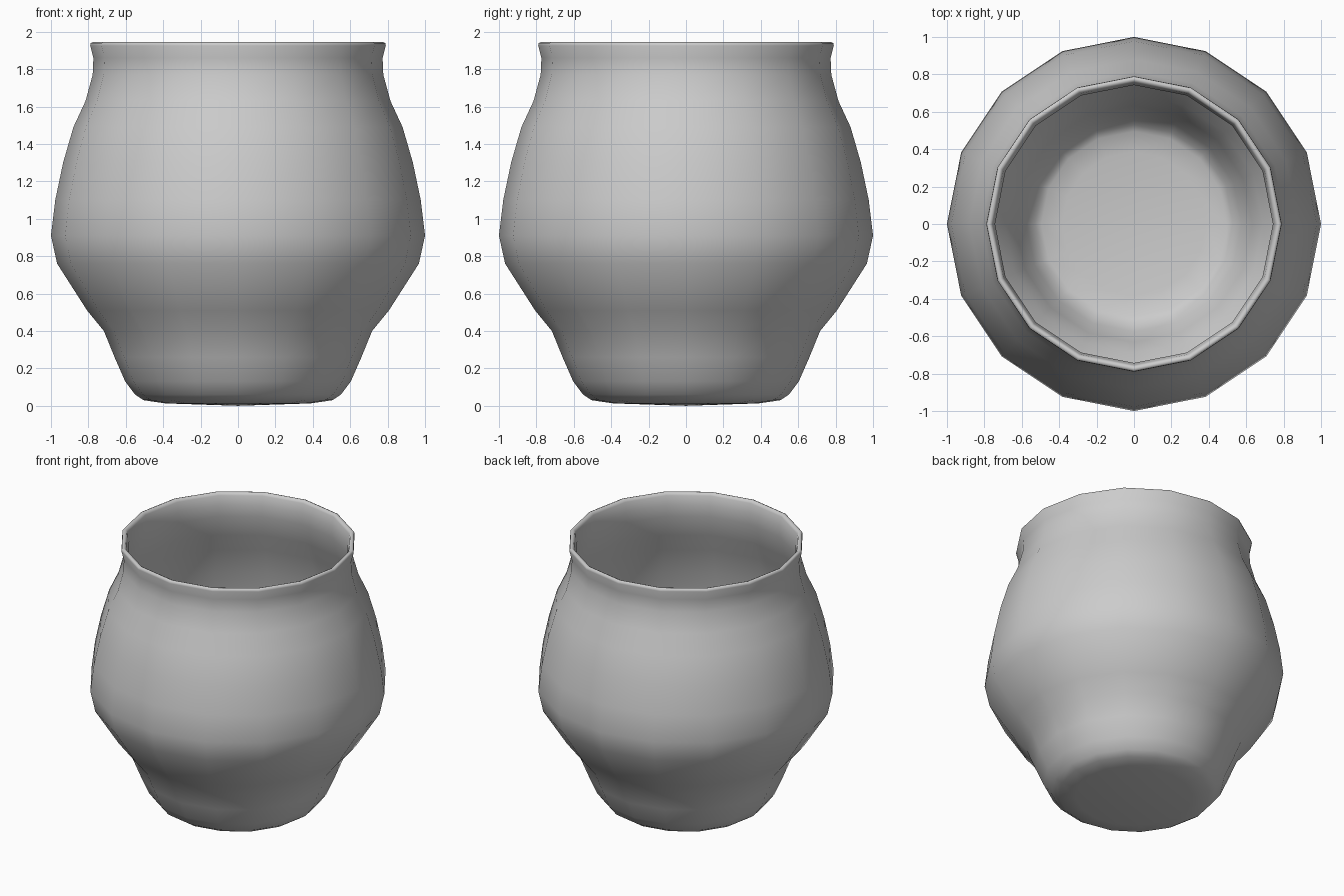
import bpy, bmesh, math

if "Cube" in bpy.data.objects:
    bpy.data.objects.remove(bpy.data.objects["Cube"])

SIDES = 16

# Half profile (radius, height): outside going up, over the rim, inside going down
outer = [(0, 0), (0.39, 0.013), (0.505, 0.03), (0.55, 0.06), (0.603, 0.13),
         (0.66, 0.26), (0.717, 0.40), (0.807, 0.51), (0.967, 0.76), (1.0, 0.91),
         (0.977, 1.10), (0.935, 1.30), (0.88, 1.49), (0.815, 1.63),
         (0.777, 1.77), (0.773, 1.86), (0.79, 1.925)]
rim = [(0.787, 1.94), (0.775, 1.945), (0.762, 1.94), (0.755, 1.925)]
inner = [(0.743, 1.86), (0.747, 1.775), (0.787, 1.62), (0.85, 1.48),
         (0.905, 1.29), (0.947, 1.095), (0.97, 0.91), (0.94, 0.77),
         (0.783, 0.53), (0.69, 0.415), (0.632, 0.27), (0.575, 0.14),
         (0.53, 0.08), (0.495, 0.06), (0.385, 0.043), (0, 0.03)]


def lathe(name, profile):
    bm = bmesh.new()
    rings = []
    for r, z in profile:
        n = SIDES if r > 0 else 1
        rings.append([bm.verts.new((r * math.cos(math.tau * i / SIDES),
                                    r * math.sin(math.tau * i / SIDES), z))
                      for i in range(n)])
    for a, b in zip(rings, rings[1:]):
        for i in range(SIDES):
            j = (i + 1) % SIDES
            if len(a) == 1:
                bm.faces.new((a[0], b[j], b[i]))
            elif len(b) == 1:
                bm.faces.new((a[i], a[j], b[0]))
            else:
                bm.faces.new((a[i], a[j], b[j], b[i]))
    bmesh.ops.recalc_face_normals(bm, faces=bm.faces)
    for f in bm.faces:
        f.smooth = True
    mesh = bpy.data.meshes.new(name)
    bm.to_mesh(mesh)
    bm.free()
    obj = bpy.data.objects.new(name, mesh)
    bpy.context.collection.objects.link(obj)
    return obj


# Hollow pot turned from one closed profile
pot = lathe("pot", outer + rim + inner)
